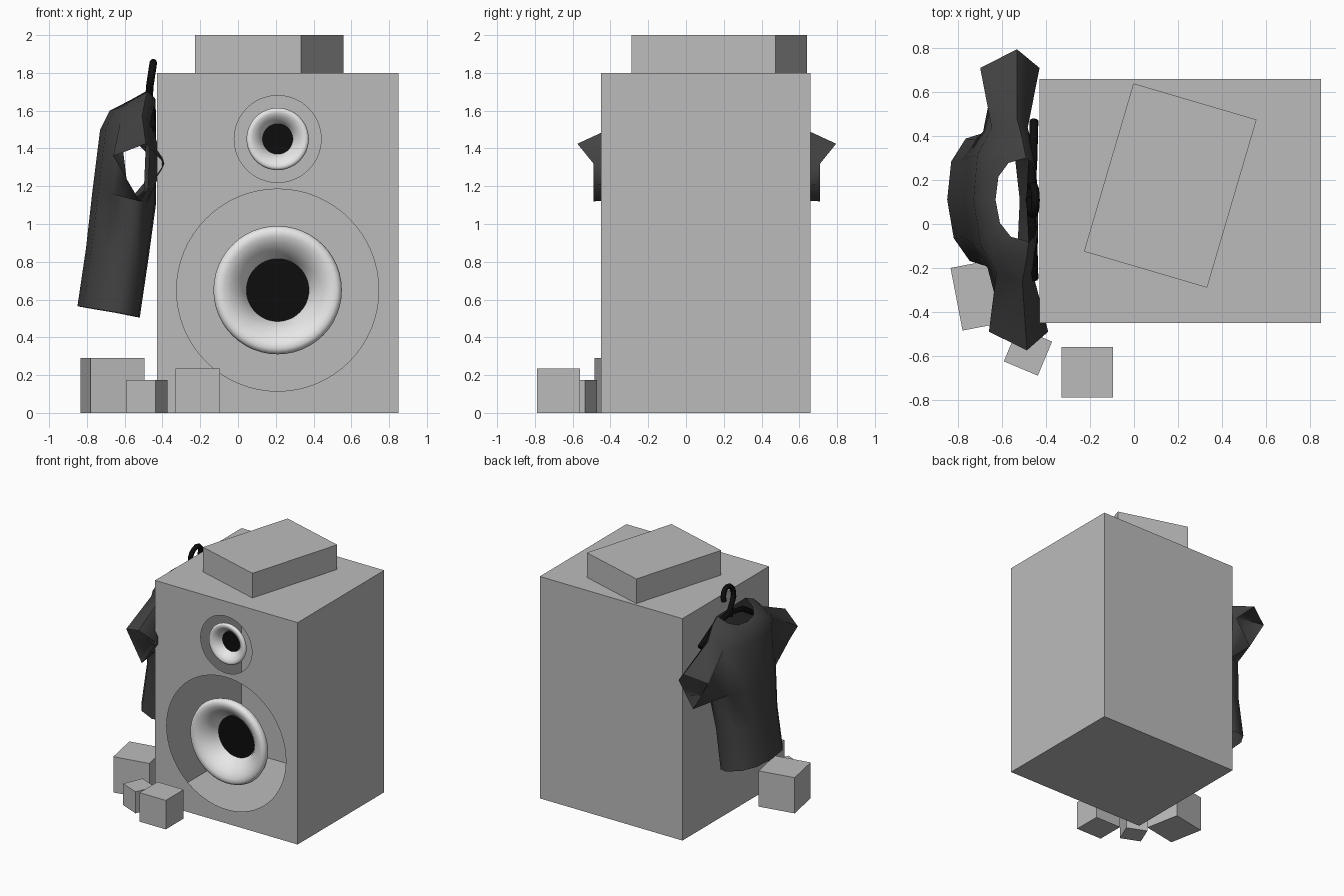
import bpy, bmesh, math
from mathutils import Vector

if "Cube" in bpy.data.objects:
    bpy.data.objects.remove(bpy.data.objects["Cube"])


def material(name, rgb):
    m = bpy.data.materials.new(name)
    m.diffuse_color = (*rgb, 1)
    m.use_nodes = True
    m.node_tree.nodes["Principled BSDF"].inputs["Base Color"].default_value = m.diffuse_color
    return m


GREY = material("box_grey", (0.5, 0.5, 0.5))
SILVER = material("cone_silver", (0.8, 0.8, 0.8))
CLOTH = material("shirt_charcoal", (0.055, 0.055, 0.055))
BLACK = material("black", (0.004, 0.004, 0.004))


def finish(name, bm, mat, smooth=None):
    me = bpy.data.meshes.new(name)
    bm.to_mesh(me)
    bm.free()
    ob = bpy.data.objects.new(name, me)
    bpy.context.collection.objects.link(ob)
    me.materials.append(mat)
    if smooth:
        bpy.ops.object.select_all(action='DESELECT')
        ob.select_set(True)
        bpy.context.view_layer.objects.active = ob
        bpy.ops.object.shade_smooth_by_angle(angle=math.radians(smooth))
    return ob


def box(name, center, size, turn=0):
    bm = bmesh.new()
    bmesh.ops.create_cube(bm, size=1)
    bmesh.ops.scale(bm, vec=size, verts=bm.verts)
    ob = finish(name, bm, GREY)
    ob.location = center
    ob.rotation_euler.z = math.radians(turn)


# speaker cabinet: hollow thin shell, two round holes in the front
X0, X1, Y0, Y1, H = -0.43, 0.85, -0.45, 0.66, 1.8
SX = 0.21
DRIVERS = [("woofer", 0.65, 0.535, 1.0), ("tweeter", 1.45, 0.23, 0.485)]

bm = bmesh.new()
bmesh.ops.create_cube(bm, size=1)
for v in bm.verts:
    v.co = (X1 if v.co.x > 0 else X0, Y1 if v.co.y > 0 else Y0, H if v.co.z > 0 else 0)
bm.normal_update()
front = [f for f in bm.faces if f.normal.y < -0.9][0]
edges = list(front.edges)
bmesh.ops.delete(bm, geom=[front], context='FACES_ONLY')
for _, z, r, _ in DRIVERS:
    n = 64
    ring = [bm.verts.new((SX + r * math.cos(2 * math.pi * i / n), Y0,
                          z + r * math.sin(2 * math.pi * i / n))) for i in range(n)]
    edges += [bm.edges.new((ring[i], ring[(i + 1) % n])) for i in range(n)]
bmesh.ops.triangle_fill(bm, edges=edges, use_beauty=True, normal=(0, -1, 0))
bmesh.ops.recalc_face_normals(bm, faces=bm.faces)
finish("speaker_cabinet", bm, GREY)

# flared cones with black centre discs, floating in the holes
PROFILE = [(.333, .06), (.34, .035), (.332, .014), (.312, .003), (.285, .006),
           (.25, .024), (.215, .055), (.185, .095), (.165, .14)]
for name, z, _, s in DRIVERS:
    n = 48
    bm = bmesh.new()
    rows = [[bm.verts.new((SX + r * s * math.cos(2 * math.pi * a / n), Y0 + y * s,
                           z + r * s * math.sin(2 * math.pi * a / n)))
             for a in range(n)] for r, y in PROFILE]
    for p, q in zip(rows, rows[1:]):
        for a in range(n):
            b = (a + 1) % n
            bm.faces.new((p[a], p[b], q[b], q[a]))
    finish(name + "_cone", bm, SILVER, 60)
    bm = bmesh.new()
    disc = [bm.verts.new((SX + .166 * s * math.cos(2 * math.pi * a / n), Y0 + .138 * s,
                          z + .166 * s * math.sin(2 * math.pi * a / n))) for a in range(n)]
    bm.faces.new(disc)
    finish(name + "_centre", bm, BLACK)

# box on top and small cubes on the floor
box("top_box", (.165, .175, 1.9), (.584, .797, .2), -16.4)
box("large_cube", (-.665, -.315, .145), (.29, .29, .29), 10.9)
box("small_cube", (-.4825, -.58, .0875), (.168, .168, .175), -22.75)
box("medium_cube", (-.2125, -.675, .1175), (.235, .23, .235))

# hanging shirt: rings of 12 from hem to neck, leaning on the cabinet
CY, N = 0.11, 12


def blend(u, f, s, b):
    return s + (f - s) * max(0, -u) + (b - s) * max(0, u)


def power(t):
    return math.copysign(abs(t) ** 0.85, t) if abs(t) > 1e-6 else 0.0


def yaw(x, dy):
    return x - 0.033 * dy


# x front/side/back, half width, z front/side/back
RINGS = [(-.85, -.64, -.52, .315, .565, .53, .505),
         (-.805, -.60, -.475, .31, .87, .84, .81),
         (-.77, -.56, -.435, .35, 1.18, 1.13, 1.10),
         (-.73, -.52, -.435, .37, 1.50, 1.57, 1.50),
         (-.68, -.50, -.435, .28, 1.60, 1.66, 1.59),
         (-.63, -.485, -.437, .19, 1.62, 1.70, 1.66)]
bm = bmesh.new()
rings = []
for xf, xs, xb, hy, zf, zs, zb in RINGS:
    ring = []
    for k in range(N):
        a = 2 * math.pi * k / N
        u, v = power(-math.cos(a)), power(math.sin(a))
        x = min(yaw(blend(u, xf, xs, xb), hy * v), -.435)
        ring.append(bm.verts.new((x, CY + hy * v, blend(u, zf, zs, zb))))
    rings.append(ring)
for i, (p, q) in enumerate(zip(rings, rings[1:])):
    for k in range(N):
        if i == 2 and k in (2, 3, 8, 9):      # arm holes
            continue
        j = (k + 1) % N
        bm.faces.new((p[k], p[j], q[j], q[k]))

# open sleeves joined to the arm holes
left, top = Vector((-.68, .60, 1.36)), Vector((-.51, .685, 1.425))
right, bottom = Vector((-.41, .60, 1.32)), Vector((-.54, .60, 1.12))
cuff = [left.lerp(bottom, .5), bottom, right.lerp(bottom, .5), right, top, left]
for side, (f, m, b) in ((1, (2, 3, 4)), (-1, (10, 9, 8))):
    low, high = rings[2], rings[3]
    hole = [low[f], low[m], low[b], high[b], high[m], high[f]]
    end = [bm.verts.new((yaw(c.x, side * c.y), CY + side * c.y, c.z)) for c in cuff]
    for i in range(6):
        j = (i + 1) % 6
        bm.faces.new((hole[i], hole[j], end[j], end[i]))
bmesh.ops.recalc_face_normals(bm, faces=bm.faces)
finish("shirt", bm, CLOTH, 60)


# hanger: hook and two sloping arms
def rod(name, points, radius):
    cu = bpy.data.curves.new(name, 'CURVE')
    cu.dimensions = '3D'
    cu.bevel_depth = radius
    cu.bevel_resolution = 2
    cu.use_fill_caps = True
    sp = cu.splines.new('POLY')
    sp.points.add(len(points) - 1)
    for pt, co in zip(sp.points, points):
        pt.co = (*co, 1)
    ob = bpy.data.objects.new(name, cu)
    bpy.context.collection.objects.link(ob)
    cu.materials.append(BLACK)
    bpy.ops.object.select_all(action='DESELECT')
    ob.select_set(True)
    bpy.context.view_layer.objects.active = ob
    bpy.ops.object.convert(target='MESH')


hook = [(-.475, CY, 1.62), (-.47, CY - .005, 1.68), (-.467, CY - .04, 1.73)]
for i in range(9):
    a = math.radians(205 - i * 28)
    z = 1.785 + .07 * math.sin(a)
    hook.append((-.467 + .15 * (z - 1.73), CY + .065 * math.cos(a), z))
rod("hanger_hook", hook, .02)
rod("hanger_arms", [(-.455, CY - .36, 1.50), (-.46, CY - .18, 1.61), (-.47, CY, 1.65),
                    (-.46, CY + .18, 1.61), (-.455, CY + .36, 1.50)], .02)
